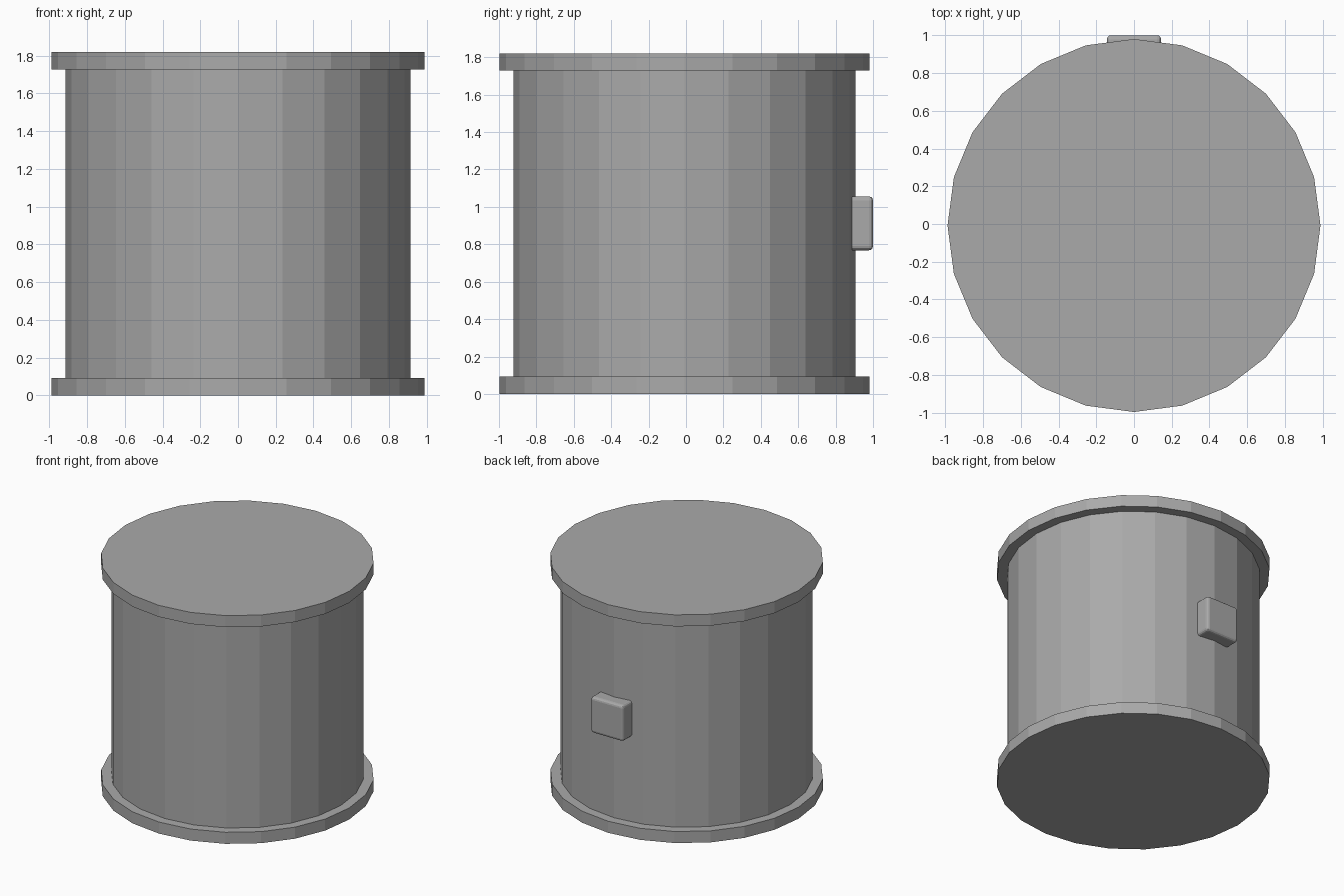
import bpy

cube = bpy.data.objects.get("Cube")
if cube:
    bpy.data.objects.remove(cube, do_unlink=True)

SIDES = 24
CENTRE_Y = -0.008
HEIGHT = 1.82
RIM = 0.092

grey = bpy.data.materials.new("plain grey")
grey.use_nodes = True
colour = (0.4, 0.4, 0.4, 1)
grey.diffuse_color = colour
grey.node_tree.nodes["Principled BSDF"].inputs["Base Color"].default_value = colour


def drum(name, radius, bottom, top):
    bpy.ops.mesh.primitive_cylinder_add(
        vertices=SIDES, radius=radius, depth=top - bottom,
        location=(0, CENTRE_Y, (bottom + top) / 2))
    part = bpy.context.object
    part.name = name
    part.data.materials.append(grey)
    return part


# Faceted body between two wider end discs
drum("body", 0.914, RIM, HEIGHT - RIM)
drum("bottom_rim", 0.988, 0, RIM)
drum("top_rim", 0.988, HEIGHT - RIM, HEIGHT)

# Rounded block set into the back of the body
bpy.ops.mesh.primitive_cube_add(size=1, location=(0, 0.92, 0.912))
block = bpy.context.object
block.name = "back_block"
block.dimensions = (0.288, 0.16, 0.288)
bpy.ops.object.transform_apply(location=False, rotation=False, scale=True)
block.data.materials.append(grey)
bevel = block.modifiers.new("rounded edges", "BEVEL")
bevel.width = 0.022
bevel.segments = 3
